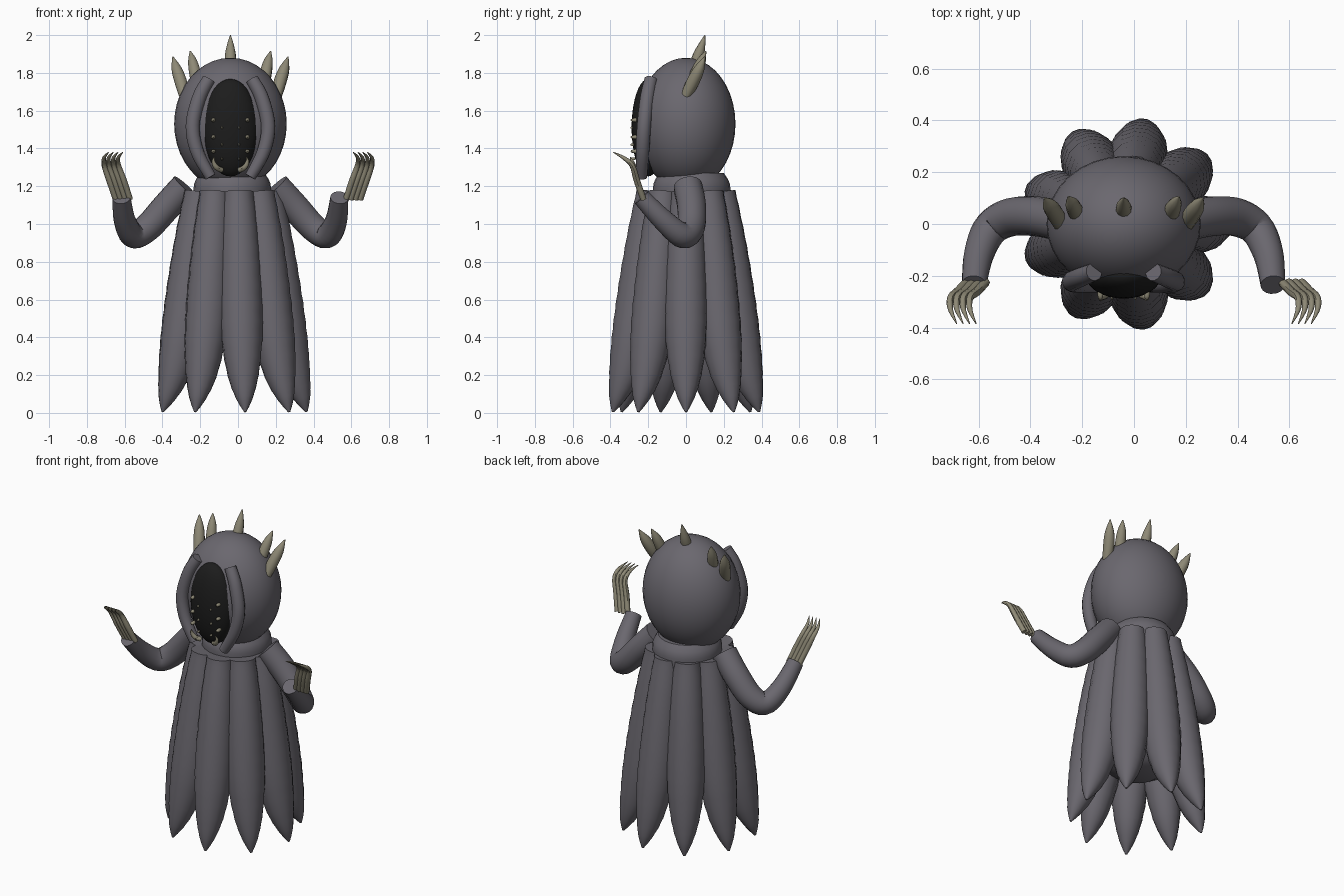
import bpy, bmesh, math
from mathutils import Vector

if "Cube" in bpy.data.objects:
    bpy.data.objects.remove(bpy.data.objects["Cube"])

CX = -0.04  # centre line of the head and arms


def material(name, color):
    m = bpy.data.materials.new(name)
    m.use_nodes = True
    m.diffuse_color = (*color, 1)
    bsdf = m.node_tree.nodes["Principled BSDF"]
    bsdf.inputs["Base Color"].default_value = (*color, 1)
    bsdf.inputs["Roughness"].default_value = 0.8
    return m


skin = material("grey skin", (0.145, 0.137, 0.158))
dark = material("black mouth", (0.012, 0.012, 0.012))
bone = material("beige bone", (0.27, 0.25, 0.18))


def finish(bm, name, mat):
    bmesh.ops.recalc_face_normals(bm, faces=bm.faces)
    me = bpy.data.meshes.new(name)
    bm.to_mesh(me)
    bm.free()
    me.materials.append(mat)
    ob = bpy.data.objects.new(name, me)
    bpy.context.collection.objects.link(ob)
    bpy.ops.object.select_all(action="DESELECT")
    ob.select_set(True)
    bpy.context.view_layer.objects.active = ob
    bpy.ops.object.shade_smooth_by_angle(angle=math.radians(45))
    return ob


def spline(values, t):
    """Catmull-Rom sample of a list of vectors, t from 0 to 1."""
    n = len(values) - 1
    i = min(int(t * n), n - 1)
    u = t * n - i
    a, b, c, d = (values[min(max(k, 0), n)] for k in range(i - 1, i + 3))
    return 0.5 * (2 * b + (c - a) * u + (2 * a - 5 * b + 4 * c - d) * u * u
                  + (3 * b - a - 3 * c + d) * u ** 3)


def tube(name, rows, mat, sides=12, steps=16, ripple=0.0):
    """Tapered tube through rows of (x, y, z, radius)."""
    rows = [Vector(r) for r in rows]
    samples = [spline(rows, k / steps) for k in range(steps + 1)]
    pts = [s.to_3d() for s in samples]
    bm = bmesh.new()
    rings, normal, last = [], None, None
    for k, p in enumerate(pts):
        tan = (pts[min(k + 1, steps)] - pts[max(k - 1, 0)]).normalized()
        if normal is None:
            normal = tan.orthogonal().normalized()
        else:
            normal = last.rotation_difference(tan) @ normal
        last = tan
        side = tan.cross(normal)
        r = max(samples[k].w, 0.002) * (1 + ripple * (-1) ** k)
        rings.append([bm.verts.new(p + r * (normal * math.cos(a) + side * math.sin(a)))
                      for a in (math.tau * j / sides for j in range(sides))])
    for lo, hi in zip(rings, rings[1:]):
        for j in range(sides):
            bm.faces.new((lo[j], lo[j - 1], hi[j - 1], hi[j]))
    bm.faces.new(rings[0])
    bm.faces.new(rings[-1])
    return finish(bm, name, mat)


def ellipsoid(name, center, radii, mat, segments=32, rings=20):
    bm = bmesh.new()
    bmesh.ops.create_uvsphere(bm, u_segments=segments, v_segments=rings, radius=1)
    for v in bm.verts:
        v.co = Vector(center) + Vector(c * r for c, r in zip(v.co, radii))
    return finish(bm, name, mat)


# Head, mouth, neck and hidden core of the body
ellipsoid("head", (CX, 0.0, 1.53), (0.298, 0.262, 0.35), skin)
ellipsoid("mouth", (CX, -0.2, 1.51), (0.145, 0.088, 0.258), dark)
tube("neck", [(-0.03, 0.03, 1.08, 0.2), (-0.03, 0.03, 1.16, 0.205),
              (-0.03, 0.03, 1.22, 0.2), (-0.03, 0.03, 1.27, 0.17)], skin, 24, 8)
tube("body", [(-0.03, 0, 1.16, 0.2), (-0.03, 0, 0.8, 0.22),
              (-0.03, 0, 0.45, 0.24), (-0.03, 0, 0.33, 0.12)], skin, 24, 12)

# Skirt of nine hanging tentacles: (height, distance from axis, thickness)
profile = [(1.17, 0.185, 0.08), (0.97, 0.21, 0.098), (0.77, 0.237, 0.108),
           (0.57, 0.262, 0.114), (0.38, 0.292, 0.108), (0.2, 0.332, 0.082),
           (0.08, 0.37, 0.045), (0.005, 0.393, 0.006)]
for n in range(9):
    c, s = math.cos(math.tau * n / 9), math.sin(math.tau * n / 9)
    tube(f"tentacle_{n + 1}", [(-0.03 + d * c, d * s, z, r) for z, d, r in profile],
         skin, 14, 28, 0.012)

# Top horn
tube("top_horn", [(CX, 0.04, 1.82, 0.03), (CX, 0.065, 1.89, 0.03),
                  (CX, 0.085, 1.95, 0.018), (CX, 0.1, 2.0, 0.002)], bone, 10, 8)

for sx, label in ((1, "left"), (-1, "right")):
    def mirrored(rows, center=CX):
        return [(center + sx * x, y, z, r) for x, y, z, r in rows]

    # Lips beside the mouth
    tube(f"{label}_lip", mirrored([
        (0.115, -0.185, 1.765, 0.035), (0.165, -0.205, 1.67, 0.038),
        (0.2, -0.222, 1.52, 0.038), (0.175, -0.23, 1.38, 0.036),
        (0.105, -0.235, 1.25, 0.03)]), skin, 12, 18)

    # Side horns
    tube(f"{label}_outer_horn", mirrored([
        (0.245, 0.0, 1.68, 0.028), (0.262, 0.035, 1.75, 0.034),
        (0.285, 0.07, 1.82, 0.028), (0.305, 0.1, 1.885, 0.003)]), bone, 10, 10)
    tube(f"{label}_inner_horn", mirrored([
        (0.175, 0.02, 1.72, 0.028), (0.186, 0.05, 1.79, 0.032),
        (0.2, 0.08, 1.86, 0.025), (0.213, 0.105, 1.915, 0.003)]), bone, 10, 10)

    # Two rows of teeth, growing towards the chin
    for k, z in enumerate((1.55, 1.46, 1.385)):
        ellipsoid(f"{label}_outer_tooth_{k + 1}", (CX + sx * 0.09, -0.268, z),
                  (0.012, 0.026, 0.011), bone, 8, 6)
        ellipsoid(f"{label}_inner_tooth_{k + 1}", (CX + sx * 0.045, -0.28, z - 0.04),
                  (0.006, 0.014, 0.008), bone, 8, 6)
    tube(f"{label}_fang", mirrored([
        (0.045, -0.255, 1.285, 0.014), (0.075, -0.275, 1.3, 0.015),
        (0.09, -0.285, 1.33, 0.01), (0.085, -0.295, 1.355, 0.002)]), bone, 8, 8)

    # Arm bent at the elbow
    tube(f"{label}_arm", mirrored([
        (0.24, 0.01, 1.2, 0.077), (0.34, 0.03, 1.09, 0.077),
        (0.44, 0.025, 0.98, 0.074), (0.515, -0.02, 0.94, 0.068),
        (0.56, -0.12, 1.02, 0.058), (0.577, -0.235, 1.14, 0.048)]), skin, 16, 24)

    # Four hooked claws
    for k in range(4):
        w = 0.025 * k
        tube(f"{label}_claw_{k + 1}", mirrored([
            (0.572 + w, -0.225, 1.13, 0.016), (0.605 + w, -0.26, 1.23, 0.017),
            (0.633 + w, -0.285, 1.31, 0.014), (0.634 + w, -0.33, 1.35, 0.01),
            (0.61 + w, -0.385, 1.38, 0.002)], 0), bone, 8, 14)
